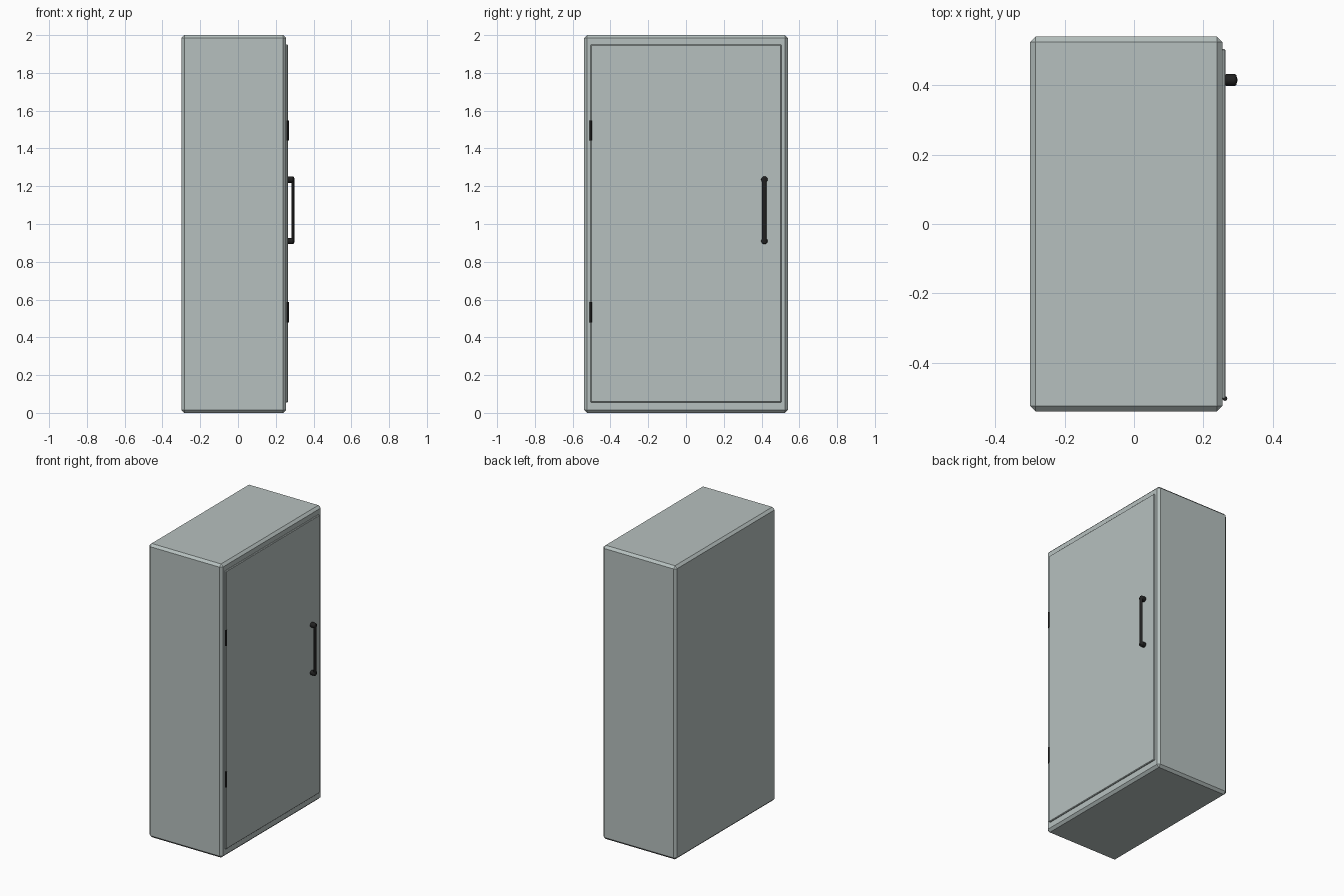
import bpy
import math

if "Cube" in bpy.data.objects:
    bpy.data.objects.remove(bpy.data.objects["Cube"])


def material(name, rgb):
    m = bpy.data.materials.new(name)
    m.diffuse_color = (*rgb, 1)
    m.use_nodes = True
    m.node_tree.nodes["Principled BSDF"].inputs["Base Color"].default_value = m.diffuse_color
    return m


GREY = material("painted_metal", (0.47, 0.53, 0.52))
BLACK = material("black_metal", (0.015, 0.015, 0.015))


def finish(obj, name, mat, bevel, segments=1):
    obj.name = name
    obj.data.materials.append(mat)
    bpy.ops.object.transform_apply(location=False, rotation=True, scale=True)
    if bevel:
        mod = obj.modifiers.new("bevel", 'BEVEL')
        mod.width = bevel
        mod.segments = segments
        mod.limit_method = 'ANGLE'
        mod.angle_limit = math.radians(50)
    return obj


def box(name, lo, hi, mat, bevel=0):
    centre = [(a + b) / 2 for a, b in zip(lo, hi)]
    bpy.ops.mesh.primitive_cube_add(size=1, location=centre)
    obj = bpy.context.object
    obj.scale = [b - a for a, b in zip(lo, hi)]
    return finish(obj, name, mat, bevel)


def rod(name, centre, radius, depth, mat, axis='Z', bevel=0, squash=1, sides=16):
    bpy.ops.mesh.primitive_cylinder_add(vertices=sides, radius=radius, depth=depth, location=centre)
    obj = bpy.context.object
    obj.scale.x = squash
    if axis == 'X':
        obj.rotation_euler.y = math.pi / 2
    finish(obj, name, mat, bevel, 2)
    bpy.ops.object.shade_smooth_by_angle(angle=math.radians(30))
    return obj


# Chamfered cabinet body and the raised door on its +x side
box("cabinet_body", (-0.30, -0.54, 0), (0.255, 0.54, 2), GREY, 0.016)
box("door", (0.245, -0.505, 0.055), (0.264, 0.505, 1.95), GREY, 0.004)

# Hinges along the door's edge
for label, z in (("lower", 0.532), ("upper", 1.495)):
    rod(f"{label}_hinge", (0.262, -0.503, z), 0.007, 0.108, BLACK, sides=12)

# Pull handle: two round posts and a flattened grip
for label, z in (("lower", 0.91), ("upper", 1.235)):
    rod(f"{label}_handle_post", (0.278, 0.415, z), 0.017, 0.036, BLACK, 'X', 0.006)
rod("handle_grip", (0.291, 0.415, 1.0725), 0.012, 0.34, BLACK, squash=0.6)
